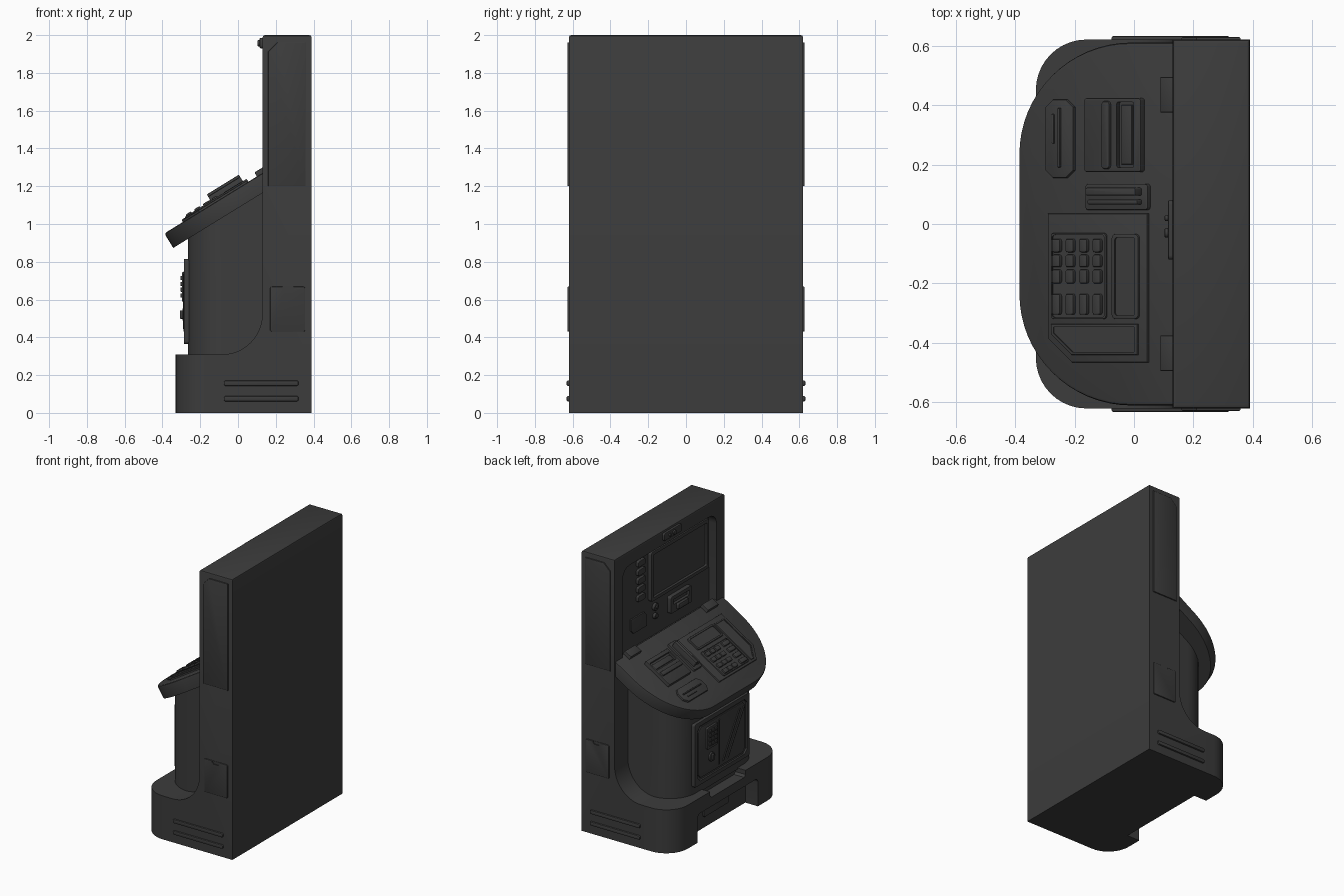
import bpy, bmesh
from math import sin, cos, pi, atan2, radians

if "Cube" in bpy.data.objects:
    bpy.data.objects.remove(bpy.data.objects["Cube"])

grey = bpy.data.materials.new("charcoal")
grey.diffuse_color = (0.045, 0.045, 0.045, 1)
grey.use_nodes = True
grey.node_tree.nodes["Principled BSDF"].inputs["Base Color"].default_value = grey.diffuse_color

# Placement frames: (a, b) lie in the surface, h rises out of it
SLOPE = 0.32 / 0.52
TILT = atan2(0.32, 0.52)


def shelf_z(x):
    return 1.27 + (x - 0.13) * SLOPE


def on_shelf(a, b, h):
    return (a - h * sin(TILT), b, shelf_z(a) + h * cos(TILT))


def on_front(x):
    return lambda a, b, h: (x - h, a, b)


def on_side(s):
    return lambda a, b, h: (a, s * (0.62 + h), b)


def outline(a0, a1, b0, b1, r=0.0, n=5):
    """Rectangle with a radius per corner (n=1 gives chamfers)."""
    rs = r if isinstance(r, tuple) else (r,) * 4
    pts = []
    signs = [(a0, b0, 1, 1), (a1, b0, -1, 1), (a1, b1, -1, -1), (a0, b1, 1, -1)]
    for i, (a, b, sa, sb) in enumerate(signs):
        if rs[i] == 0:
            pts.append((a, b))
            continue
        ca, cb = a + sa * rs[i], b + sb * rs[i]
        for k in range(n + 1):
            t = pi + i * pi / 2 + k * pi / 2 / n
            pts.append((ca + rs[i] * cos(t), cb + rs[i] * sin(t)))
    return pts


def finish(name, bm):
    bmesh.ops.recalc_face_normals(bm, faces=bm.faces[:])
    me = bpy.data.meshes.new(name)
    bm.to_mesh(me)
    bm.free()
    me.materials.append(grey)
    ob = bpy.data.objects.new(name, me)
    bpy.context.collection.objects.link(ob)
    return ob


def plate(name, place, pts, h0, h1, bev=0.004):
    """Extrude an outline from h0 to h1 and bevel its outer rim."""
    bm = bmesh.new()
    lo = [bm.verts.new(place(a, b, h0)) for a, b in pts]
    hi = [bm.verts.new(place(a, b, h1)) for a, b in pts]
    bm.faces.new(lo)
    top = bm.faces.new(hi)
    for i in range(len(pts)):
        j = (i + 1) % len(pts)
        bm.faces.new((lo[i], lo[j], hi[j], hi[i]))
    bmesh.ops.recalc_face_normals(bm, faces=bm.faces[:])
    if bev:
        bmesh.ops.bevel(bm, geom=list(top.edges), offset=min(bev, 0.45 * abs(h1 - h0)),
                        segments=2, affect='EDGES', profile=0.5, clamp_overlap=True)
    return finish(name, bm)


def carve(ob, cutter):
    mod = ob.modifiers.new("cut", 'BOOLEAN')
    mod.operation, mod.object, mod.solver = 'DIFFERENCE', cutter, 'EXACT'
    dg = bpy.context.evaluated_depsgraph_get()
    me = bpy.data.meshes.new_from_object(ob.evaluated_get(dg))
    ob.modifiers.clear()
    ob.data = me
    bpy.data.objects.remove(cutter)


def frame(name, place, pts_out, pts_in, h0, h1, depth):
    """Raised plate with a sunken window."""
    ob = plate(name, place, pts_out, h0, h1)
    carve(ob, plate(name + "_cutter", place, pts_in, h1 - depth, h1 + 0.05, 0))


def disc(a, b, r, n=20):
    return [(a + r * cos(2 * pi * k / n), b + r * sin(2 * pi * k / n)) for k in range(n)]


# Cabinet shell: column, curved step and base in one side profile
profile = [(0.39, 0), (0.39, 2), (0.13, 2)]
profile += [(-0.08 + 0.21 * cos(t * pi / 24), 0.53 - 0.22 * sin(t * pi / 24)) for t in range(13)]
profile += [(-0.33, 0.31), (-0.33, 0)]
shell = plate("cabinet_shell", lambda a, b, h: (a, h, b), profile, -0.62, 0.62, 0)
bm = bmesh.new()
bm.from_mesh(shell.data)
corners = [e for e in bm.edges if all(v.co.x < -0.32 for v in e.verts)
           and abs(e.verts[0].co.z - e.verts[1].co.z) > 0.2]
bmesh.ops.bevel(bm, geom=corners, offset=0.17, segments=10, affect='EDGES', profile=0.5)
rim = [e for e in bm.edges if all(v.co.z > 1.99 for v in e.verts)]
bmesh.ops.bevel(bm, geom=rim, offset=0.012, segments=2, affect='EDGES', profile=0.5)
bm.to_mesh(shell.data)
bm.free()

# Screen recess, toe space and door clearance cut from the shell
carve(shell, plate("recess_cutter", on_front(0.19),
                   outline(-0.53, 0.53, 1.25, 1.90, (0, 0, 0.08, 0.08)), 0, 0.2, 0))
carve(shell, plate("toe_cutter", on_front(-0.23),
                   outline(-0.34, 0.34, -0.1, 0.2, (0, 0, 0.03, 0.03)), 0, 0.2, 0))
carve(shell, plate("clearance_cutter", on_front(-0.25),
                   outline(-0.2, 0.2, 0.265, 0.4, 0.015, 1), 0, 0.2, 0))
plate("toe_panel", on_front(-0.23), outline(-0.14, 0.14, 0.08, 0.155, 0.012), -0.01, 0.012)

# Pedestal body, its top following the shelf slope
plate("pedestal_body", lambda a, b, h: (a, b, shelf_z(a) - 0.05 if h else 0.3),
      outline(-0.265, 0.16, -0.47, 0.47, (0.2, 0, 0, 0.2), 10), 0, 1, 0)

# Service door
door = on_front(-0.265)
frame("door", door, outline(-0.31, 0.31, 0.365, 0.815, 0.015),
      outline(-0.28, 0.28, 0.395, 0.785, 0.03, 1), -0.02, 0.022, 0.012)
plate("door_panel", door, outline(-0.265, 0.265, 0.41, 0.77, 0.03, 1), 0.0, 0.018)
plate("door_lock_box", door, outline(0.06, 0.18, 0.59, 0.745, 0.012), 0.01, 0.032)
for i in range(4):
    for j in range(3):
        a, b = 0.075 + j * 0.032, 0.61 + i * 0.031
        plate("door_lock_key", door, outline(a, a + 0.024, b, b + 0.022, 0.004, 2), 0.03, 0.04, 0.003)
plate("door_knob_ring", door, disc(0.12, 0.52, 0.032), 0.01, 0.03)
plate("door_knob", door, outline(0.111, 0.129, 0.498, 0.542, 0.006), 0.025, 0.043)
for k in (0, 0.05):
    plate("door_diagonal_rib", door, [(-0.02 - k, 0.44), (-0.005 - k, 0.44), (-0.19 - k, 0.74),
                                      (-0.205 - k, 0.74)], 0.01, 0.025)
plate("door_upright_rib", door, outline(0.025, 0.04, 0.43, 0.75), 0.01, 0.024)

# Sloping shelf
slab = outline(-0.39, 0.15, -0.61, 0.61, (0.375, 0, 0, 0.375), 16)
plate("shelf", on_shelf, slab, -0.09, 0, 0.012)
for s in (1, -1):
    a, b = sorted((s * 0.375, s * 0.495))
    plate("shelf_hinge", on_shelf, outline(0.10, 0.15, a, b), -0.01, 0.025, 0.006)

# Keypad, its display and lower panel
plate("keypad_plate", on_shelf, outline(-0.285, 0.05, -0.465, 0.035, (0.08, 0, 0, 0), 1), -0.01, 0.01)
frame("keypad_frame", on_shelf, outline(-0.272, -0.085, -0.32, -0.03, 0.012),
      outline(-0.266, -0.091, -0.314, -0.036, 0.01), 0, 0.018, 0.005)
for i in range(4):
    for y0, y1 in ((-0.095, -0.05), (-0.145, -0.103), (-0.2, -0.153), (-0.305, -0.235)):
        x = -0.265 + i * 0.0465 * 0.75 * 1.32
        if i < 4:
            x = -0.264 + i * 0.0455
        x = min(x, -0.126)
        plate("key", on_shelf, outline(x, x + 0.028, y0, y1, 0.007, 3), 0.008, 0.026, 0.005)
frame("display_frame", on_shelf, outline(-0.066, 0.024, -0.32, -0.033, 0.014),
      outline(-0.055, 0.013, -0.308, -0.045, 0.01), 0, 0.02, 0.007)
frame("lower_panel", on_shelf, outline(-0.272, 0.02, -0.44, -0.337, (0.07, 0, 0, 0), 1),
      outline(-0.262, 0.01, -0.43, -0.347, (0.064, 0, 0, 0), 1), 0, 0.018, 0.005)

# Card slot
plate("card_slot_plate", on_shelf, outline(-0.292, -0.197, 0.155, 0.418, 0.025, 1), -0.01, 0.014)
plate("card_slot_ridge", on_shelf, outline(-0.246, -0.238, 0.19, 0.39, 0.003, 2), 0.01, 0.024)
plate("card_slot_mark", on_shelf, outline(-0.268, -0.26, 0.27, 0.37, 0.003, 2), 0.01, 0.02)

# Cash tray
frame("cash_tray", on_shelf, outline(-0.155, 0.035, 0.175, 0.423, 0.008),
      outline(-0.045, 0.012, 0.19, 0.41, 0.006), -0.01, 0.025, 0.018)
plate("cash_tray_roller", on_shelf, outline(-0.093, -0.065, 0.185, 0.413, 0.01), 0.02, 0.036, 0.008)
plate("cash_tray_flap", on_shelf, outline(-0.035, 0.0, 0.2, 0.4), 0.0, 0.016)

# Card reader with a raised swipe channel
plate("reader_base", on_shelf, outline(-0.155, 0.055, 0.047, 0.135, 0.01), -0.01, 0.018)
for y0, y1, h in ((0.065, 0.083, 0.045), (0.095, 0.122, 0.058)):
    plate("reader_rail", on_shelf, outline(-0.135, 0.035, y0, y1, 0.006), 0.01, h, 0.007)

# Screen panel and surrounding controls
wall = on_front(0.19)
frame("screen", wall, outline(-0.5, 0.155, 1.51, 1.865, 0.02),
      outline(-0.475, 0.13, 1.535, 1.84, 0.008), -0.01, 0.025, 0.018)
for i in range(5):
    z = 1.56 + i * 0.062
    plate("screen_button", wall, outline(0.21, 0.29, z, z + 0.042, 0.01), -0.01, 0.02)
frame("receipt_slot", wall, outline(-0.3, -0.06, 1.345, 1.465, 0.015),
      outline(-0.27, -0.09, 1.405, 1.44, 0.004), -0.01, 0.03, 0.02)
plate("receipt_lip", wall, outline(-0.24, -0.12, 1.36, 1.40, 0.01), 0.02, 0.05, 0.01)
for z, r in ((1.45, 0.026), (1.385, 0.02)):
    plate("socket_ring", wall, disc(0.085, z, r), -0.01, 0.02)
    plate("socket_centre", wall, disc(0.085, z, r * 0.5, 12), 0.01, 0.028)
plate("notice_panel", wall, outline(0.18, 0.36, 1.35, 1.46, (0, 0.03, 0, 0.03), 1), -0.01, 0.01)

# Camera bar on the top frame
brow = on_front(0.13)
plate("camera_bar", brow, outline(-0.12, 0.08, 1.93, 1.985, 0.015), -0.01, 0.016, 0.006)
for y, r in ((-0.03, 0.016), (0.02, 0.01)):
    plate("camera_lens", brow, disc(y, 1.957, r), 0.01, 0.027)

# Both flanks: upper panel, access hatch and vent bars
for s in (1, -1):
    side = on_side(s)
    plate("side_panel", side, outline(0.16, 0.358, 1.2, 1.962, (0, 0, 0, 0.05), 1), -0.01, 0.008)
    hatch = outline(0.17, 0.355, 0.43, 0.668, 0.01)
    frame("side_hatch", side, hatch, outline(0.235, 0.295, 0.648, 0.7, 0.012, 1), -0.01, 0.008, 0.006)
    for z in (0.075, 0.157):
        plate("vent_bar", side, outline(-0.075, 0.32, z - 0.014, z + 0.014, 0.01), -0.01, 0.012, 0.006)

bpy.ops.object.select_all(action='SELECT')
bpy.context.view_layer.objects.active = shell
bpy.ops.object.shade_smooth_by_angle(angle=radians(30))
